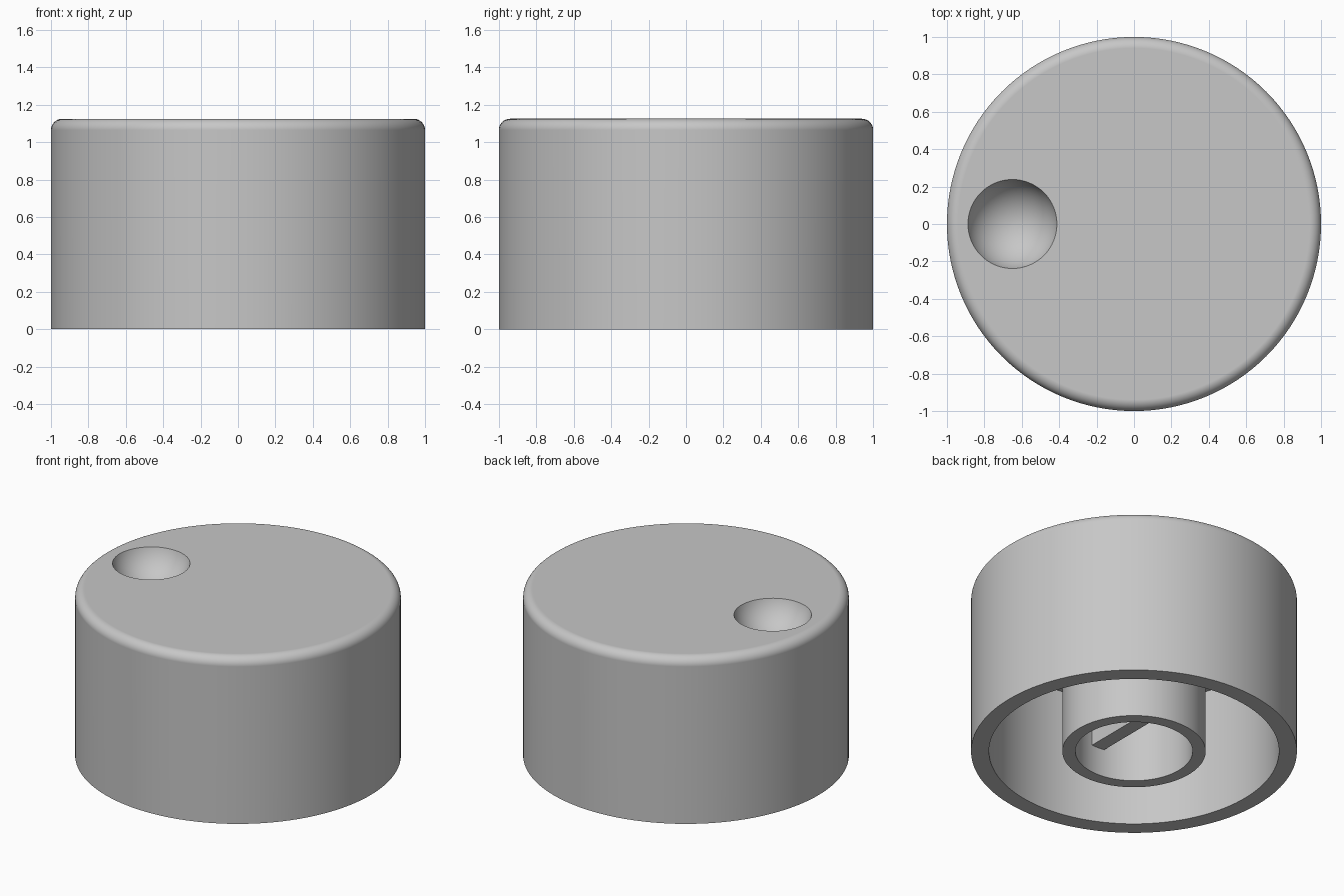
import bpy
import bmesh
from math import sin, cos, pi, radians

if "Cube" in bpy.data.objects:
    bpy.data.objects.remove(bpy.data.objects["Cube"], do_unlink=True)

HEIGHT, FILLET, CEILING = 1.125, 0.06, 0.87
HOLE_R, BOSS_R, CAVITY_R = 0.36, 0.44, 0.89

grey = bpy.data.materials.new("grey plastic")
grey.use_nodes = True
colour = (0.57, 0.57, 0.57, 1)
grey.diffuse_color = colour
grey.node_tree.nodes["Principled BSDF"].inputs["Base Color"].default_value = colour


def make_object(name, bm):
    mesh = bpy.data.meshes.new(name)
    bm.to_mesh(mesh)
    bm.free()
    mesh.materials.append(grey)
    obj = bpy.data.objects.new(name, mesh)
    bpy.context.collection.objects.link(obj)
    return obj


def activate(obj):
    bpy.ops.object.select_all(action="DESELECT")
    obj.select_set(True)
    bpy.context.view_layer.objects.active = obj


def lathe(name, profile, steps=128):
    """Spin an (r, z) profile around z and cap both open ends."""
    bm = bmesh.new()
    verts = [bm.verts.new((r, 0, z)) for r, z in profile]
    edges = [bm.edges.new(pair) for pair in zip(verts, verts[1:])]
    bmesh.ops.spin(bm, geom=verts + edges, axis=(0, 0, 1), cent=(0, 0, 0),
                   angle=2 * pi, steps=steps)
    bmesh.ops.remove_doubles(bm, verts=bm.verts, dist=0.0001)
    bmesh.ops.holes_fill(bm, edges=[e for e in bm.edges if e.is_boundary])
    bmesh.ops.recalc_face_normals(bm, faces=bm.faces)
    return make_object(name, bm)


# Knob body: shaft boss, hollow skirt and rounded top rim
rim = [(1 - FILLET + FILLET * cos(a), HEIGHT - FILLET + FILLET * sin(a))
       for a in (i * pi / 16 for i in range(9))]
body = lathe("knob_body", [
    (HOLE_R, CEILING), (HOLE_R, 0), (BOSS_R, 0), (BOSS_R, CEILING),
    (CAVITY_R, CEILING), (CAVITY_R, 0), (1, 0)] + rim)

# Finger dimple cut into the top
opening, depth = 0.238, 0.18
radius = (opening ** 2 + depth ** 2) / (2 * depth)
bm = bmesh.new()
bmesh.ops.create_uvsphere(bm, u_segments=64, v_segments=48, radius=radius)
cutter = make_object("dimple_cutter", bm)
cutter.location = (-0.65, 0, HEIGHT - depth + radius)
cutter.hide_render = True

activate(body)
cut = body.modifiers.new("dimple", "BOOLEAN")
cut.operation = "DIFFERENCE"
cut.solver = "EXACT"
cut.object = cutter
bpy.ops.object.modifier_apply(modifier=cut.name)
bpy.data.objects.remove(cutter, do_unlink=True)
bpy.ops.object.shade_smooth_by_angle(angle=radians(30))
weighted = body.modifiers.new("flat_top_normals", "WEIGHTED_NORMAL")
weighted.keep_sharp = True

# Key plate across the shaft hole
bm = bmesh.new()
bmesh.ops.create_cube(bm, size=1)
bottom, top = 0.19, CEILING + 0.02
bmesh.ops.scale(bm, vec=(0.094, 0.74, top - bottom), verts=bm.verts)
bmesh.ops.translate(bm, vec=(-0.012, 0, (top + bottom) / 2), verts=bm.verts)
make_object("shaft_key", bm)
